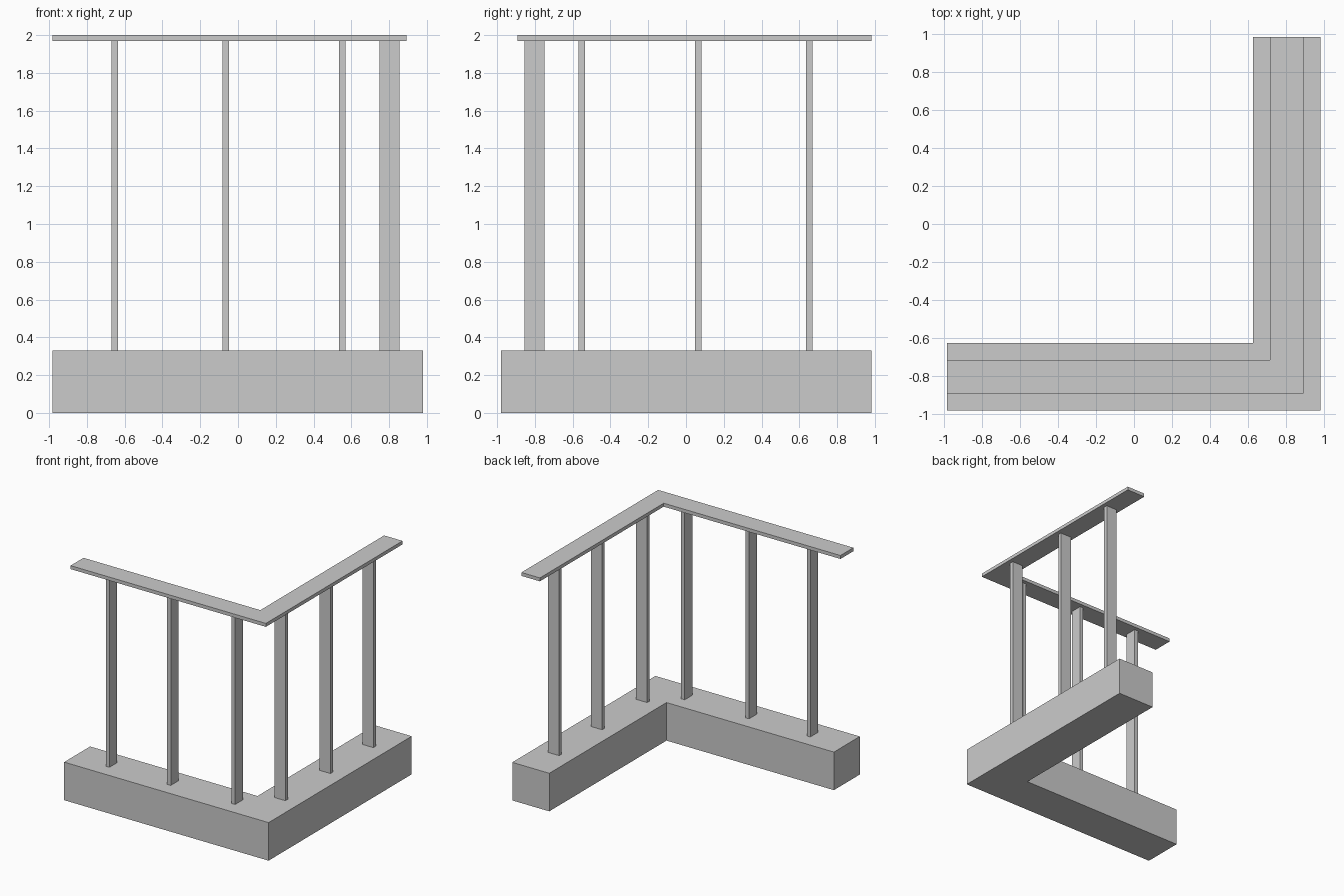
import bpy
import bmesh

if "Cube" in bpy.data.objects:
    bpy.data.objects.remove(bpy.data.objects["Cube"], do_unlink=True)

grey = bpy.data.materials.new("light_grey")
grey.use_nodes = True
grey.diffuse_color = (0.6, 0.6, 0.6, 1)
grey.node_tree.nodes["Principled BSDF"].inputs["Base Color"].default_value = (0.6, 0.6, 0.6, 1)


def extrude_outline(name, outline, bottom, top):
    """Raise a flat outline into a solid prism."""
    bm = bmesh.new()
    face = bm.faces.new([bm.verts.new((x, y, bottom)) for x, y in outline])
    raised = bmesh.ops.extrude_face_region(bm, geom=[face], use_keep_orig=True)
    verts = [v for v in raised["geom"] if isinstance(v, bmesh.types.BMVert)]
    bmesh.ops.translate(bm, verts=verts, vec=(0, 0, top - bottom))
    bmesh.ops.recalc_face_normals(bm, faces=bm.faces)
    mesh = bpy.data.meshes.new(name)
    bm.to_mesh(mesh)
    bm.free()
    mesh.materials.append(grey)
    obj = bpy.data.objects.new(name, mesh)
    bpy.context.collection.objects.link(obj)
    return obj


def corner_outline(inner, outer, end):
    """L shape with its corner at front left."""
    return [(-end, -outer), (outer, -outer), (outer, end),
            (inner, end), (inner, -inner), (-end, -inner)]


def box_outline(x0, x1, y0, y1):
    return [(x0, y0), (x1, y0), (x1, y1), (x0, y1)]


BASE_TOP, RAIL_BOTTOM, RAIL_TOP = 0.33, 1.97, 2.0
END = 0.982

# Low wall and handrail
extrude_outline("base_wall", corner_outline(0.624, 0.979, END), 0, BASE_TOP)
extrude_outline("handrail", corner_outline(0.714, 0.891, END), RAIL_BOTTOM, RAIL_TOP)

# Flat posts, mirrored across the diagonal of the corner
NEAR, FAR, HALF = 0.748, 0.854, 0.017
for i, p in enumerate((-0.553, 0.064, 0.652), 1):
    extrude_outline(f"side_post_{i}", box_outline(NEAR, FAR, p - HALF, p + HALF),
                    BASE_TOP, RAIL_BOTTOM)
    extrude_outline(f"front_post_{i}", box_outline(-p - HALF, -p + HALF, -FAR, -NEAR),
                    BASE_TOP, RAIL_BOTTOM)
